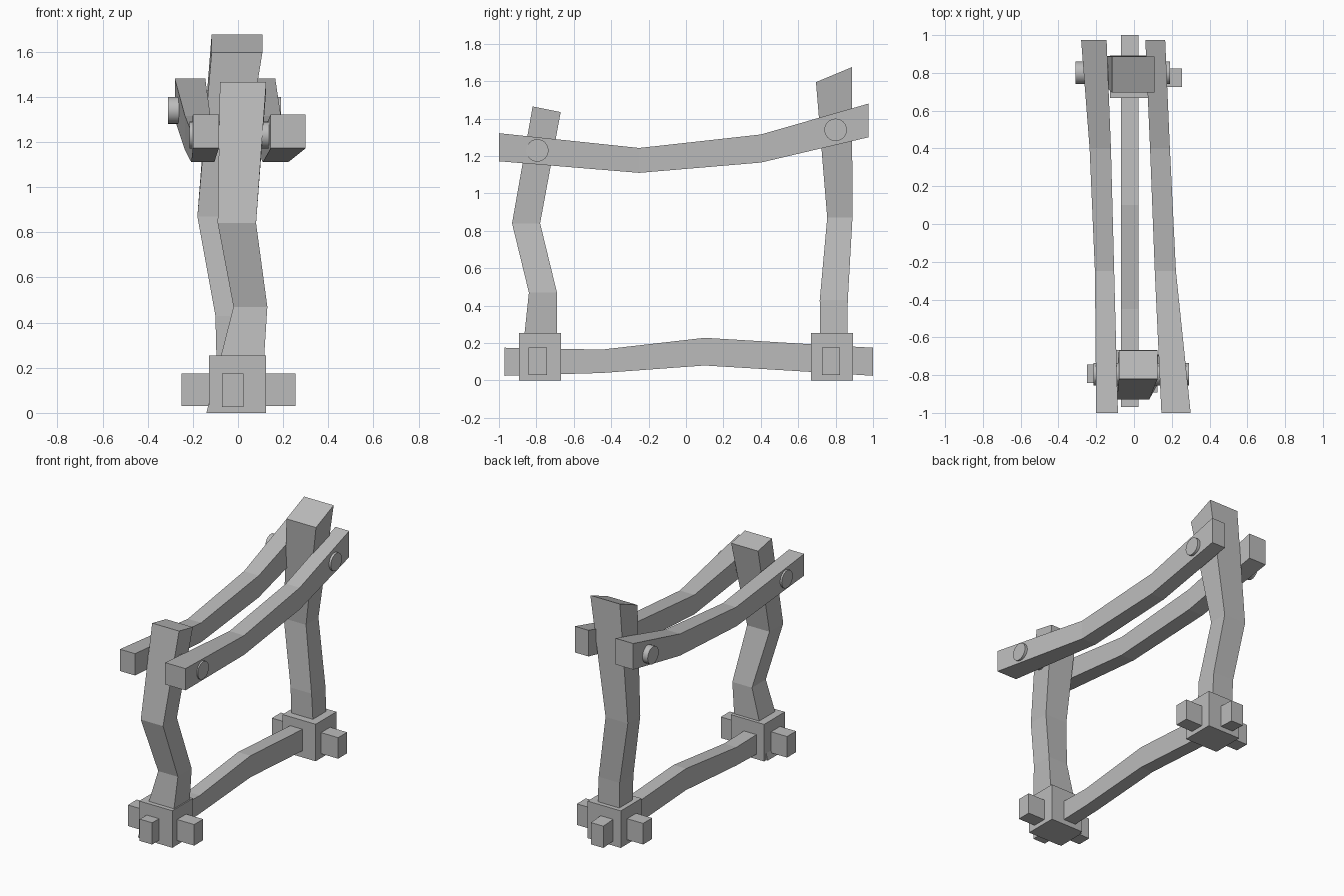
import bpy
import bmesh
import math
from mathutils import Matrix, Vector

default_cube = bpy.data.objects.get("Cube")
if default_cube:
    bpy.data.objects.remove(default_cube, do_unlink=True)

# One plain colour for every part
grey = bpy.data.materials.new("plain grey")
grey.use_nodes = True
colour = (0.5, 0.5, 0.5, 1)
grey.diffuse_color = colour
grey.node_tree.nodes["Principled BSDF"].inputs["Base Color"].default_value = colour


def finish(name, bm):
    """Turn a bmesh into a named, coloured object."""
    bmesh.ops.recalc_face_normals(bm, faces=bm.faces)
    mesh = bpy.data.meshes.new(name)
    bm.to_mesh(mesh)
    bm.free()
    mesh.materials.append(grey)
    obj = bpy.data.objects.new(name, mesh)
    bpy.context.collection.objects.link(obj)
    return obj


def loft(name, rings):
    """Join four-cornered rings into a closed, crooked timber."""
    bm = bmesh.new()
    loops = [[bm.verts.new(corner) for corner in ring] for ring in rings]
    for lower, upper in zip(loops, loops[1:]):
        for i in range(4):
            j = (i + 1) % 4
            bm.faces.new((lower[i], lower[j], upper[j], upper[i]))
    bm.faces.new(loops[0])
    bm.faces.new(loops[-1])
    return finish(name, bm)


def post(name, sections):
    """Upright timber; each section is x range, y range, front and back height."""
    loft(name, [((x0, y0, front), (x1, y0, front), (x1, y1, back), (x0, y1, back))
                for x0, x1, y0, y1, front, back in sections])


def beam(name, sections):
    """Lengthwise timber; each section is y, x range and z range."""
    loft(name, [((x0, y, z0), (x1, y, z0), (x1, y, z1), (x0, y, z1))
                for y, x0, x1, z0, z1 in sections])


def box(name, low, high):
    low, high = Vector(low), Vector(high)
    bm = bmesh.new()
    bmesh.ops.create_cube(bm, size=1)
    bmesh.ops.scale(bm, vec=high - low, verts=bm.verts)
    bmesh.ops.translate(bm, vec=(low + high) / 2, verts=bm.verts)
    return finish(name, bm)


def peg(name, x0, x1, y, z, radius=0.06):
    """Round dowel lying along x."""
    bm = bmesh.new()
    place = Matrix.Translation(((x0 + x1) / 2, y, z)) @ Matrix.Rotation(math.pi / 2, 4, "Y")
    bmesh.ops.create_cone(bm, cap_ends=True, segments=24, radius1=radius,
                          radius2=radius, depth=x1 - x0, matrix=place)
    obj = finish(name, bm)
    bpy.ops.object.select_all(action="DESELECT")
    obj.select_set(True)
    bpy.context.view_layer.objects.active = obj
    bpy.ops.object.shade_smooth_by_angle()


# Crooked uprights
post("front_post", [
    (-0.14, 0.1, -0.89, -0.69, 0, 0),
    (-0.02, 0.13, -0.84, -0.69, 0.47, 0.47),
    (-0.09, 0.08, -0.93, -0.78, 0.84, 0.84),
    (-0.08, 0.125, -0.82, -0.67, 1.465, 1.435),
])
post("back_post", [
    (-0.09, 0.08, 0.72, 0.86, 0.02, 0.02),
    (-0.1, 0.06, 0.715, 0.865, 0.43, 0.43),
    (-0.18, -0.01, 0.755, 0.89, 0.87, 0.87),
    (-0.117, 0.108, 0.695, 0.887, 1.595, 1.675),
])

# Foot blocks, each with a short cross bar
for end, y in (("front", -0.78), ("back", 0.78)):
    box(end + "_foot_block", (-0.128, y - 0.113, 0), (0.125, y + 0.113, 0.255))
    bar_y = y - 0.012 if end == "front" else y - 0.005
    box(end + "_cross_bar", (-0.25, bar_y - 0.049, 0.03), (0.255, bar_y + 0.049, 0.175))

# Bowed beam along the ground
beam("ground_beam", [
    (y, -0.07, 0.025, z0, z1) for y, z0, z1 in (
        (-0.97, 0.025, 0.175), (-0.45, 0.04, 0.165), (0.1, 0.08, 0.228),
        (0.68, 0.045, 0.193), (1, 0.025, 0.175))
])

# Sagging top rails share their heights but splay differently
heights = [(-1, 1.172, 1.322), (-0.25, 1.11, 1.243), (0.4, 1.165, 1.315), (0.975, 1.3, 1.48)]
widths = {
    "right_rail": [(-0.2, -0.085), (-0.207, -0.105), (-0.235, -0.122), (-0.28, -0.145)],
    "left_rail": [(0.145, 0.3), (0.11, 0.222), (0.085, 0.19), (0.06, 0.165)],
}
for name, spans in widths.items():
    beam(name, [(y, x0, x1, z0, z1) for (y, z0, z1), (x0, x1) in zip(heights, spans)])

# Dowels pinning the rails to the posts
peg("front_peg", -0.215, 0.292, -0.795, 1.23)
peg("back_peg", -0.31, 0.19, 0.8, 1.34)
